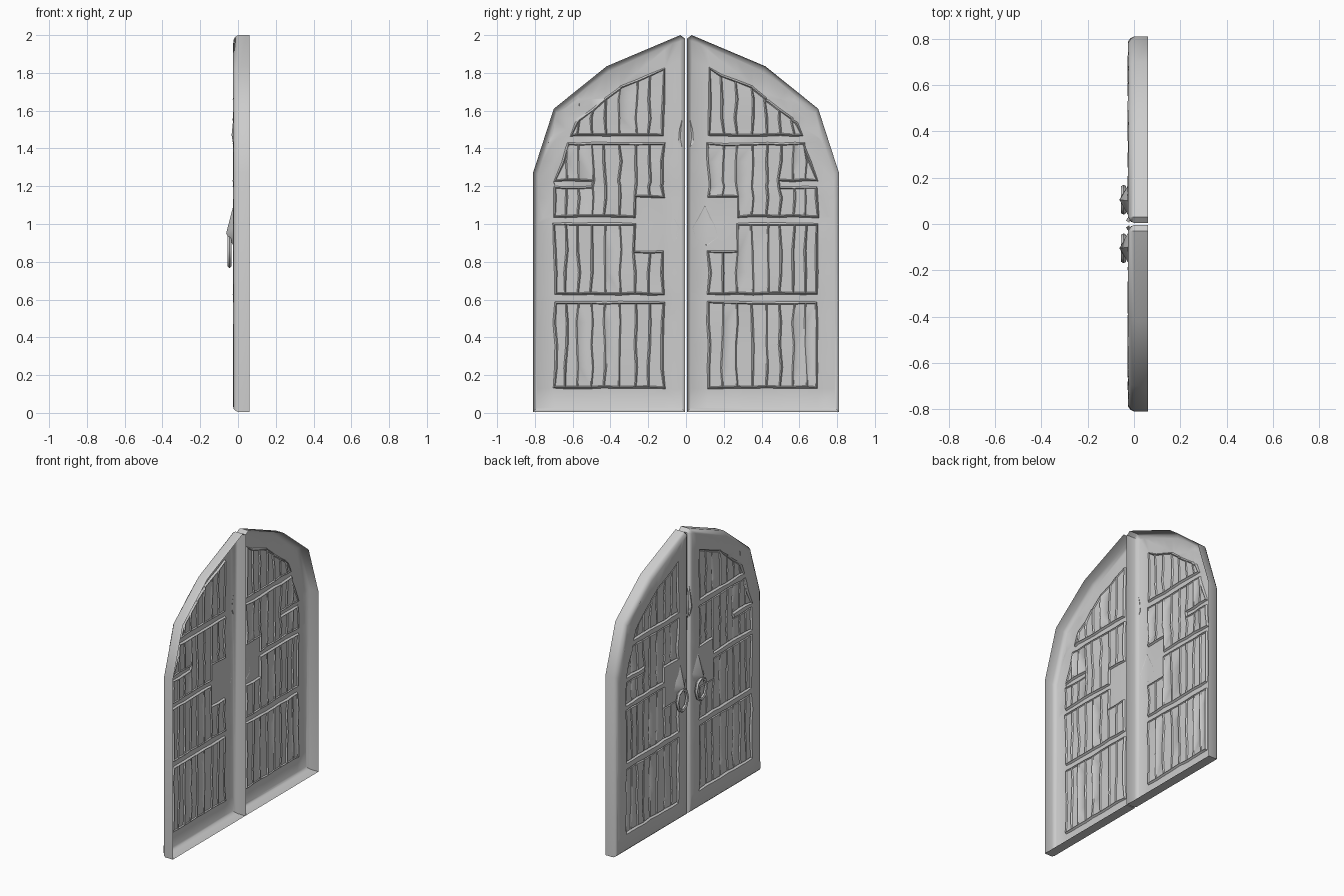
import bpy, bmesh, math, random
from mathutils import Vector

if "Cube" in bpy.data.objects:
    bpy.data.objects.remove(bpy.data.objects["Cube"])

random.seed(4)
OUTLINE = [(0.004, 0.005), (0.81, 0.005), (0.81, 1.27), (0.70, 1.61),
           (0.42, 1.835), (0.03, 2.0), (0.004, 1.98)]
PLANKS = [0.115, 0.195, 0.265, 0.35, 0.43, 0.50, 0.57, 0.635, 0.70]
BANDS = [(0.13, 0.59), (0.625, 1.005), (1.035, 1.43), (1.465, 1.95)]
WOBBLE = [0.24, 0.36, 0.48, 0.74, 0.86, 1.14, 1.20, 1.225, 1.33, 1.56, 1.66]


def finish(bm, name, sign):
    """Mirror to the wanted leaf, point the skin outwards, and link it."""
    for v in bm.verts:
        v.co.y *= sign
    bm.normal_update()
    bmesh.ops.recalc_face_normals(bm, faces=bm.faces[:])
    bm.normal_update()
    if sum(f.normal.x * f.calc_area() for f in bm.faces) > 0:
        bmesh.ops.reverse_faces(bm, faces=bm.faces[:])
    me = bpy.data.meshes.new(name)
    bm.to_mesh(me)
    bm.free()
    ob = bpy.data.objects.new(name, me)
    bpy.context.collection.objects.link(ob)
    bpy.ops.object.select_all(action='DESELECT')
    ob.select_set(True)
    bpy.context.view_layer.objects.active = ob
    bpy.ops.object.shade_smooth_by_angle(angle=math.radians(40))
    return ob


def inset(bm, faces, thickness, dx):
    """Inset a group of faces and push it along x."""
    bmesh.ops.inset_region(bm, faces=faces, thickness=thickness, depth=0,
                           use_boundary=True, use_even_offset=False)
    for v in {v for f in faces for v in f.verts}:
        v.co.x += dx


def arch_planes():
    """Lines parallel to the three arch edges, one frame width inside."""
    planes = []
    for a, b in zip(OUTLINE[2:5], OUTLINE[3:6]):
        a, b = Vector((0, *a)), Vector((0, *b))
        d = (b - a).normalized()
        n = Vector((0, d.z, -d.y))          # points outwards
        planes.append(((a + b) / 2 - n * 0.125, n))
    return planes


def door_leaf(name, sign):
    bm = bmesh.new()
    face = bm.faces.new([bm.verts.new((0.0, y, z)) for y, z in OUTLINE])
    # side walls, open at the back
    ret = bmesh.ops.extrude_edge_only(bm, edges=face.edges[:])
    for g in ret['geom']:
        if isinstance(g, bmesh.types.BMVert):
            g.co.x = 0.06
    # rounded rim
    inset(bm, [face], 0.010, -0.015)
    inset(bm, [face], 0.018, -0.010)

    # slice the front into rails and planks
    cells = [face]
    arch = arch_planes()

    def cut(co, no, zmin=-1):
        nonlocal cells
        part = [f for f in cells if f.calc_center_median().z > zmin]
        keep = [f for f in cells if f not in set(part)]
        geom = part + list({e for f in part for e in f.edges}) \
            + list({v for f in part for v in f.verts})
        r = bmesh.ops.bisect_plane(bm, geom=geom, dist=0.0005, plane_co=co, plane_no=no)
        cells = keep + [g for g in r['geom'] if isinstance(g, bmesh.types.BMFace)]
        cells = list({f for f in cells
                      if f.is_valid and all(v.co.x < -0.024 for v in f.verts)})

    for z in sorted([z for b in BANDS for z in b] + WOBBLE):
        if z < 1.9:
            cut((0, 0, z), (0, 0, 1))
    for co, no in arch:
        cut(co, no, 1.03)
    for y in PLANKS:
        cut((0, y, 0), (0, 1, 0))

    # group the cells: panel -> plank column
    panels = [{} for _ in BANDS]
    for f in cells:
        c = f.calc_center_median()
        if f.calc_area() < 0.0006 and not 1.2 < c.z < 1.225:
            continue
        if not PLANKS[0] < c.y < PLANKS[-1]:
            continue
        if c.z > 1.03 and any((c - co).dot(no) > 0 for co, no in arch):
            continue
        if c.y < 0.265 and 0.86 < c.z < 1.14:       # lock plate area stays raised
            continue
        if c.y > 0.50 and 1.20 < c.z < 1.225:       # short cross bar
            continue
        for i, (lo, hi) in enumerate(BANDS):
            if lo < c.z < hi:
                k = sum(c.y > y for y in PLANKS)
                panels[i].setdefault(k, []).append(f)

    # hand-hewn wobble
    for v in {v for f in cells for v in f.verts}:
        if 0.05 < v.co.y < 0.75 and 0.05 < v.co.z < 1.85:
            v.co += Vector((random.uniform(-.003, .003), random.uniform(-.007, .007),
                            random.uniform(-.003, .003)))
    # sunken panels, then planks standing out of them
    for p in panels:
        allf = [f for col in p.values() for f in col]
        inset(bm, allf, 0.009, 0.013)
        for col in p.values():
            inset(bm, col, 0.007, -0.007 + random.uniform(-.002, .002))
    finish(bm, name, sign)


def spade(name, sign, pts, apex, base=-0.024):
    """Faceted pointed plate: outline on the door, raised to one apex."""
    bm = bmesh.new()
    ring = [bm.verts.new((base, y, z)) for y, z in pts]
    top = bm.verts.new(apex)
    for i, v in enumerate(ring):
        bm.faces.new((v, ring[(i + 1) % len(ring)], top))
    finish(bm, name, sign)


def pull_ring(name, sign):
    bm = bmesh.new()
    n, m, rows = 8, 5, []
    for i in range(n):
        a = 2 * math.pi * i / n
        row = []
        for j in range(m):
            b = 2 * math.pi * j / m
            r = 1 + 0.18 * math.cos(b)
            row.append(bm.verts.new((-0.045 + 0.012 * math.sin(b),
                                     0.105 + 0.055 * r * math.cos(a),
                                     0.855 + 0.075 * r * math.sin(a))))
        rows.append(row)
    for i in range(n):
        for j in range(m):
            p, q = rows[i], rows[(i + 1) % n]
            bm.faces.new((p[j], q[j], q[(j + 1) % m], p[(j + 1) % m]))
    finish(bm, name, sign)


for side, s in (("right", 1), ("left", -1)):
    door_leaf(f"{side}_door_leaf", s)
    # handle: pointed back plate with a hanging ring
    spade(f"{side}_handle_plate", s,
          [(0.035, 0.98), (0.05, 0.925), (0.11, 0.885), (0.17, 0.93), (0.155, 0.985), (0.10, 1.10)],
          (-0.063, 0.105, 0.95))
    pull_ring(f"{side}_handle_ring", s)
    # small pointed fitting beside the centre seam
    spade(f"{side}_seam_fitting", s,
          [(0.006, 1.39), (0.04, 1.43), (0.035, 1.50), (0.006, 1.61)],
          (-0.034, 0.014, 1.47), -0.02)
